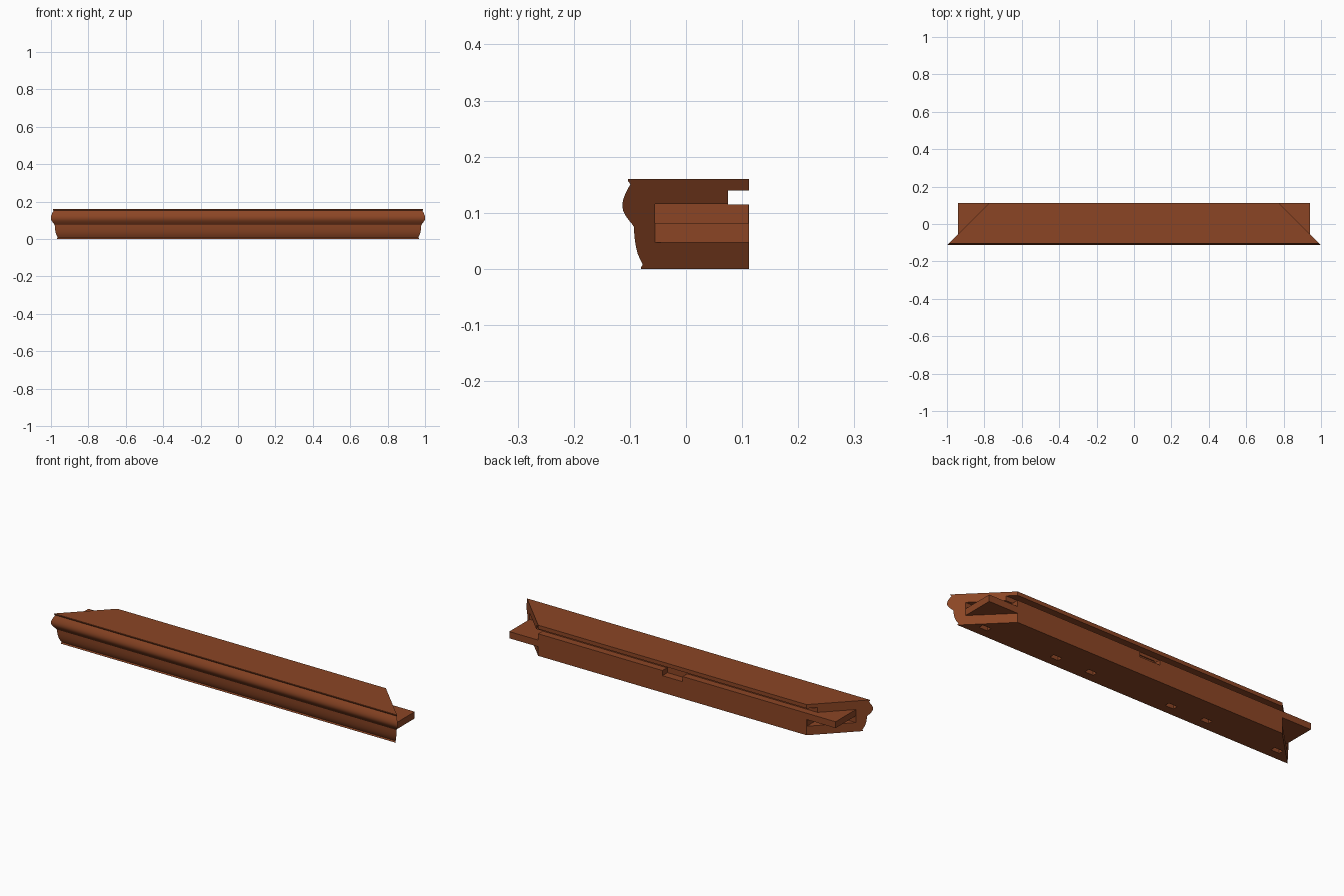
import bpy
import bmesh
import math

cube = bpy.data.objects.get("Cube")
if cube:
    bpy.data.objects.remove(cube, do_unlink=True)

FRONT, BACK = -0.113, 0.112
TONGUE_FRONT = -0.055
LOW, MIDDLE, HIGH = 0.047, 0.082, 0.115

wood = bpy.data.materials.new("warm brown wood")
wood.use_nodes = True
colour = (0.26, 0.06, 0.018, 1)
wood.diffuse_color = colour
wood.node_tree.nodes["Principled BSDF"].inputs["Base Color"].default_value = colour


def mitre(y):
    """Half length of the rail at depth y, cut at 45 degrees."""
    return 1 + FRONT - y


def add_prism(bm, first, second):
    """Join two matching outlines into a closed solid."""
    a = [bm.verts.new(p) for p in first]
    b = [bm.verts.new(p) for p in second]
    bm.faces.new(a)
    bm.faces.new(b[::-1])
    for i in range(len(a)):
        j = (i + 1) % len(a)
        bm.faces.new((a[j], a[i], b[i], b[j]))


def add_box(bm, x0, x1, y0, y1, z0, z1):
    outline = [(x0, y0), (x1, y0), (x1, y1), (x0, y1)]
    add_prism(bm, [(x, y, z0) for x, y in outline], [(x, y, z1) for x, y in outline])


def make_object(name, bm):
    bmesh.ops.recalc_face_normals(bm, faces=bm.faces[:])
    mesh = bpy.data.meshes.new(name)
    bm.to_mesh(mesh)
    bm.free()
    mesh.materials.append(wood)
    obj = bpy.data.objects.new(name, mesh)
    bpy.context.collection.objects.link(obj)
    return obj


def smooth_curve(points, steps=3):
    """Pass a rounded curve through the moulding points."""
    result = []
    padded = [points[0]] + points + [points[-1]]
    for p, q, r, s in zip(padded, padded[1:], padded[2:], padded[3:]):
        for k in range(steps):
            t = k / steps
            result.append(tuple(
                b + t / 2 * (c - a + t * (2 * a - 5 * b + 4 * c - d
                                          + t * (3 * (b - c) + d - a)))
                for a, b, c, d in zip(p, q, r, s)))
    return result + [points[-1]]


# Moulded rail: cove below, rounded bead above, rebate along the back
cove = [(-0.077, 0.008), (-0.086, 0.027), (-0.091, 0.05), (-0.093, 0.075)]
bead = [(-0.097, 0.081), (-0.105, 0.091), (-0.112, 0.104), (FRONT, 0.118),
        (-0.108, 0.134), (-0.099, 0.151)]
profile = ([(-0.08, 0), (-0.08, 0.003)] + smooth_curve(cove) + smooth_curve(bead)
           + [(-0.103, 0.156), (-0.103, 0.16), (BACK, 0.16), (BACK, 0.14),
              (0.075, 0.14), (0.075, HIGH), (BACK, HIGH), (BACK, 0)])
bm = bmesh.new()
add_prism(bm, [(-mitre(y), y, z) for y, z in profile],
          [(mitre(y), y, z) for y, z in profile])
rail = make_object("moulded_rail", bm)

# Cutter: corner slots, centre catch notch and underside mortises
bm = bmesh.new()
inner = mitre(BACK) + 0.0005
add_box(bm, inner, 0.97, TONGUE_FRONT, 0.13, MIDDLE, HIGH + 0.0005)
add_box(bm, -0.97, -inner, TONGUE_FRONT, 0.13, LOW, MIDDLE)
add_box(bm, -0.058, 0.058, 0.07, 0.13, 0.088, 0.125)
for side in (-1, 1):
    for x in (0.235, 0.44, 0.855):
        add_box(bm, side * x - 0.024, side * x + 0.024, -0.034, -0.008, -0.01, 0.03)
cutter = make_object("joint_cutter", bm)
cutter.hide_render = True

cut = rail.modifiers.new("joinery", "BOOLEAN")
cut.object = cutter
cut.operation = "DIFFERENCE"
cut.solver = "EXACT"
bpy.context.view_layer.update()
carved = bpy.data.meshes.new_from_object(
    rail.evaluated_get(bpy.context.evaluated_depsgraph_get()))
rail.modifiers.clear()
rail.data = carved
bpy.data.objects.remove(cutter, do_unlink=True)

# Tongues: low on one end, high on the other
for name, side, z0, z1 in (("left_tongue", 1, LOW, MIDDLE),
                           ("right_tongue", -1, MIDDLE, HIGH)):
    tip = mitre(TONGUE_FRONT)
    corner = [(tip, TONGUE_FRONT), (tip, BACK), (mitre(BACK), BACK)]
    bm = bmesh.new()
    add_prism(bm, [(side * x, y, z0) for x, y in corner],
              [(side * x, y, z1) for x, y in corner])
    make_object(name, bm)

# Smooth the moulding, keep joinery edges crisp
bpy.ops.object.select_all(action="DESELECT")
rail.select_set(True)
bpy.context.view_layer.objects.active = rail
bpy.ops.object.shade_smooth_by_angle(angle=math.radians(30))
